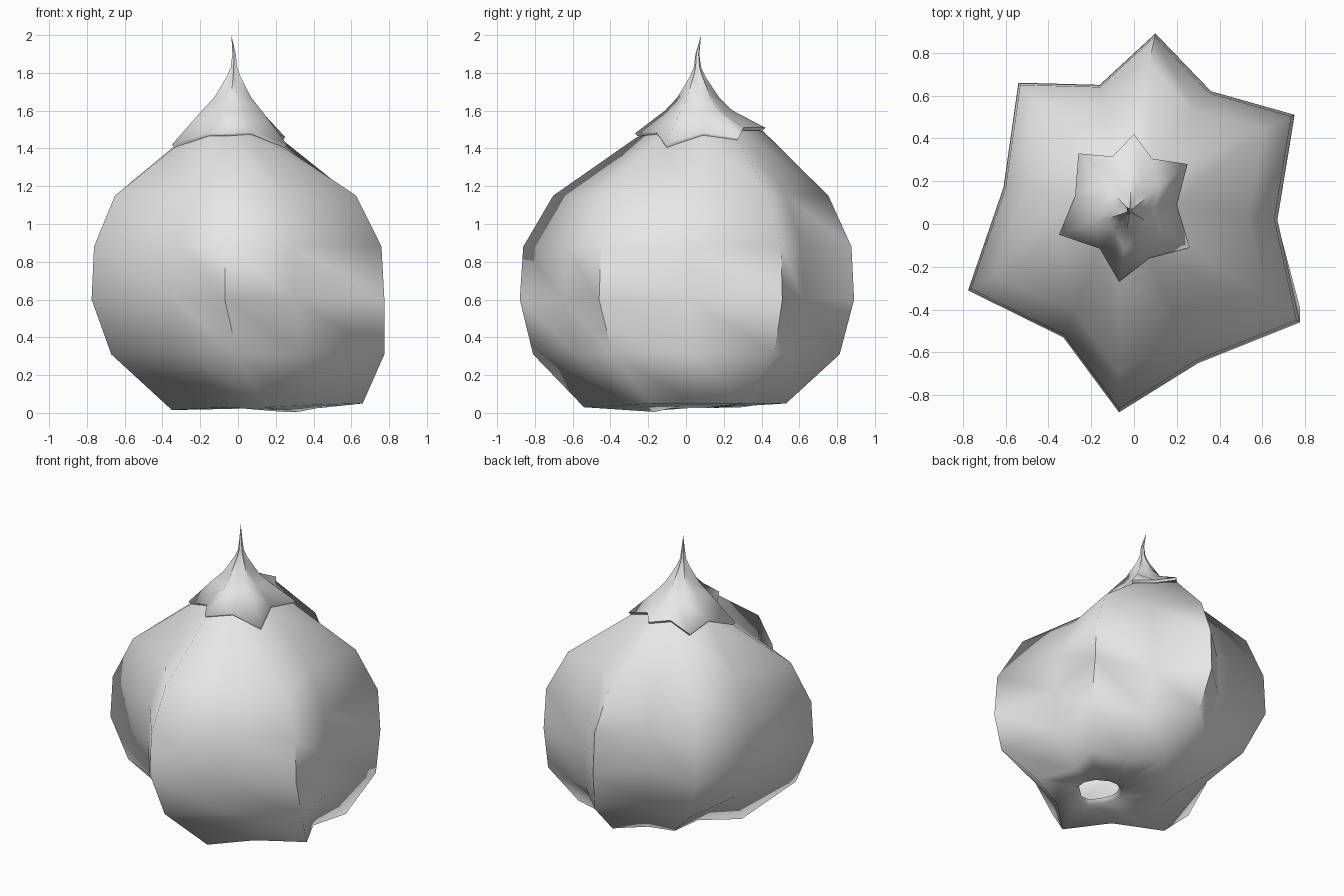
import bpy
import bmesh
from mathutils import Vector

cube = bpy.data.objects.get("Cube")
if cube:
    bpy.data.objects.remove(cube, do_unlink=True)

grey = bpy.data.materials.new("pale_grey")
grey.use_nodes = True
color = (0.8, 0.8, 0.8, 1)
grey.diffuse_color = color
grey.node_tree.nodes["Principled BSDF"].inputs["Base Color"].default_value = color


def star(tips, valleys):
    """Interleave lobe tips and valleys into one ring of points."""
    return [Vector(p) for pair in zip(tips, valleys) for p in pair]


def blend(a, b, w):
    return [p.lerp(q, w) for p, q in zip(a, b)]


def scaled(ring, center, s, dz=0):
    c = Vector(center)
    return [Vector((c.x + (p.x - c.x) * s, c.y + (p.y - c.y) * s, p.z + dz)) for p in ring]


def at_height(ring, z):
    return [Vector((p.x, p.y, z)) for p in ring]


def loft(name, rings, apex, angle):
    """Skin a stack of rings and close the top to a point."""
    bm = bmesh.new()
    loops = [[bm.verts.new(p) for p in r] for r in rings]
    n = len(loops[0])
    for low, high in zip(loops, loops[1:]):
        for i in range(n):
            j = (i + 1) % n
            bm.faces.new((low[i], high[i], high[j], low[j]))
    top = bm.verts.new(apex)
    for i in range(n):
        bm.faces.new((loops[-1][i], top, loops[-1][(i + 1) % n]))
    # rings run clockwise from above, so flip to face outward
    bm.normal_update()
    mesh = bpy.data.meshes.new(name)
    bm.to_mesh(mesh)
    bm.free()
    mesh.materials.append(grey)
    obj = bpy.data.objects.new(name, mesh)
    bpy.context.collection.objects.link(obj)
    bpy.ops.object.select_all(action="DESELECT")
    obj.select_set(True)
    bpy.context.view_layer.objects.active = obj
    bpy.ops.object.shade_smooth_by_angle(angle=angle)
    return obj


# Star-shaped cross-sections, clockwise from the back lobe
belly = star(
    [(.10, .89, .6), (.75, .51, .6), (.775, -.46, .6), (-.07, -.88, .6), (-.775, -.31, .6), (-.54, .66, .6)],
    [(.36, .62, .6), (.67, .02, .6), (.30, -.65, .6), (-.33, -.53, .6), (-.61, .17, .6), (-.16, .65, .6)])
base = star(
    [(.20, .53, .05), (.62, .31, .05), (.66, -.18, .05), (.14, -.54, .03), (-.35, -.12, .015), (-.12, .30, .03)],
    [(.37, .38, .05), (.55, .05, .05), (.36, -.33, .04), (-.05, -.28, .03), (-.15, .08, .03), (.04, .36, .04)])
collar = star(
    [(0, .42, 1.51), (.25, .28, 1.46), (.26, -.11, 1.42), (-.07, -.27, 1.48), (-.35, -.05, 1.42), (-.26, .33, 1.46)],
    [(.085, .305, 1.51), (.20, .09, 1.485), (.07, -.16, 1.49), (-.16, -.115, 1.48), (-.275, .13, 1.49), (-.10, .315, 1.51)])

# Round opening in the underside, with a short inner lip
hole_center = Vector((.28, -.02, .03))
hole = []
for p in base:
    d = Vector((p.x - hole_center.x, p.y - hole_center.y, 0)).normalized()
    hole.append(hole_center + d * .15 - Vector((0, 0, .025 if d.y < -.9 else .005)))
lip = scaled(hole, hole_center, .88, .03)

# Lobed body
axis = (-.03, .075, 0)
lower = scaled(at_height(blend(belly, base, .32), .31), (0, 0, 0), 1.05)
body = loft("body", [
    lip, hole, base, lower, belly,
    at_height(blend(belly, collar, .03), .88),
    at_height(blend(belly, collar, .29), 1.15),
    scaled(collar, axis, .97, -.02),
    scaled(at_height(collar, 1.53), axis, .5),
], (-.03, .07, 1.56), 1.4)

# Pointed cap tapering into a stem
stem = (-.02, .06, 0)
cap_rings = [scaled(collar, axis, .96, -.015), collar]
for s, z in ((.52, 1.6), (.32, 1.67), (.12, 1.78), (.055, 1.83), (.03, 1.9)):
    cap_rings.append(scaled(at_height(collar, z), stem, s))
cap = loft("cap_and_stem", cap_rings, (-.035, .08, 2.0), 1.4)
